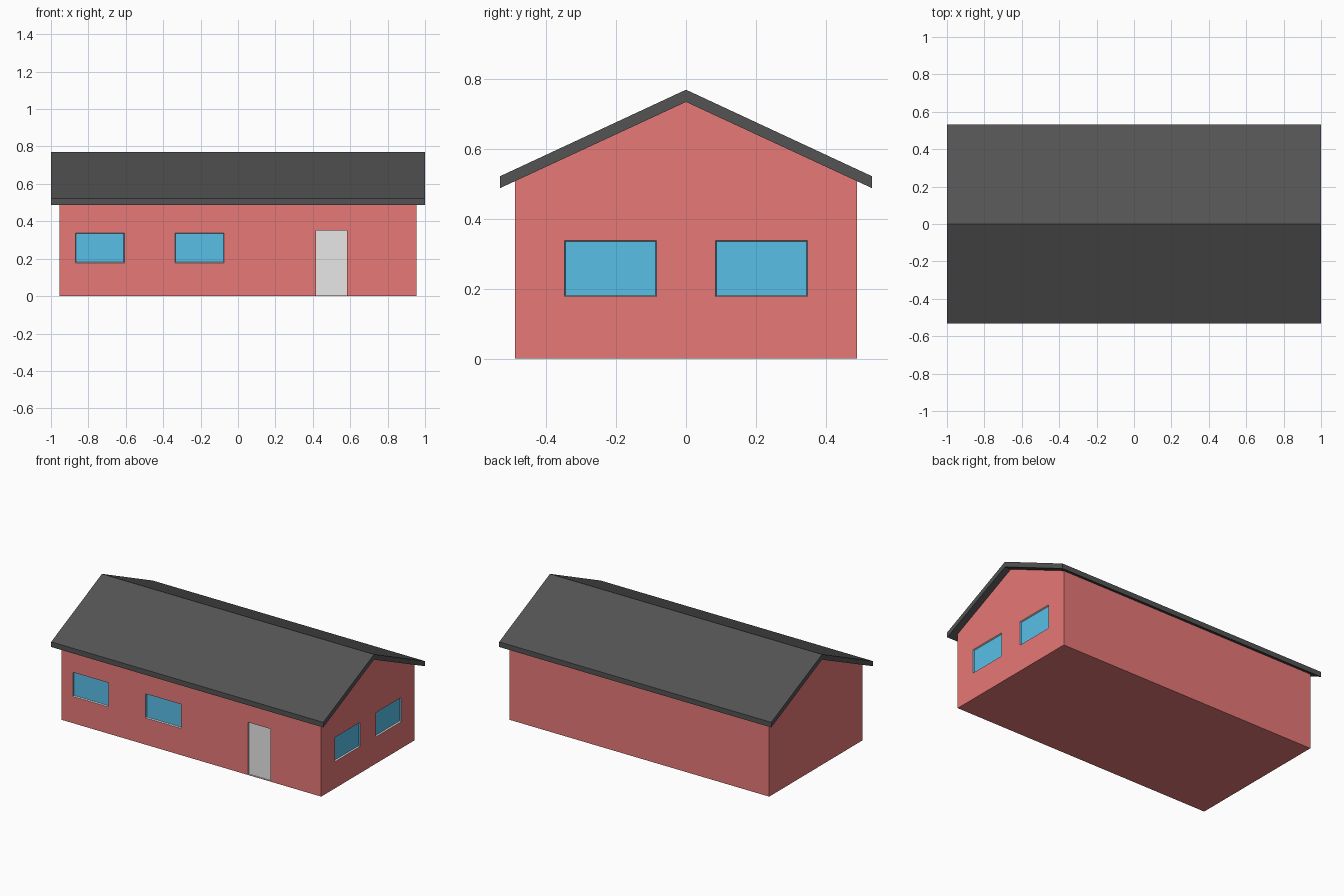
import bpy

if "Cube" in bpy.data.objects:
    bpy.data.objects.remove(bpy.data.objects["Cube"])


def material(name, rgb):
    m = bpy.data.materials.new(name)
    m.diffuse_color = (*rgb, 1)
    m.use_nodes = True
    m.node_tree.nodes["Principled BSDF"].inputs["Base Color"].default_value = m.diffuse_color
    return m


RED = material("red_wall", (0.8, 0.19, 0.185))
ROOF = material("dark_grey_roof", (0.087, 0.087, 0.087))
BLUE = material("blue_glass", (0.1, 0.52, 0.8))
PALE = material("pale_grey", (0.8, 0.8, 0.8))


def add_mesh(name, verts, faces, mats):
    me = bpy.data.meshes.new(name)
    me.from_pydata(verts, [], faces)
    for m in mats:
        me.materials.append(m)
    ob = bpy.data.objects.new(name, me)
    bpy.context.collection.objects.link(ob)
    return ob


def loft(name, ring_a, ring_b, mats):
    """Closed solid between two matching rings; ends are the last two faces."""
    n = len(ring_a)
    faces = [(i, i + n, (i + 1) % n + n, (i + 1) % n) for i in range(n)]
    faces += [tuple(range(n)), tuple(reversed(range(n, 2 * n)))]
    return add_mesh(name, ring_a + ring_b, faces, mats)


def prism_x(name, profile, half, mat):
    return loft(name, [(-half, y, z) for y, z in profile],
                [(half, y, z) for y, z in reversed(profile)][::-1], [mat])


# gabled body and roof, both extruded along x
W, L = 0.49, 0.955
walls = prism_x("walls", [(-W, 0), (-W, 0.508), (0, 0.735), (W, 0.508), (W, 0)], L, RED)
prism_x("roof", [(-0.533, 0.488), (-0.533, 0.522), (0, 0.77),
                 (0.533, 0.522), (0.533, 0.488), (0, 0.735)], 1.0, ROOF)


def recess(name, side, a0, a1, z0, z1, mats, taper, depth=0.009):
    """Cut a shallow tapered recess that takes the cutter's colours."""
    def ring(t, d):
        pts = [(a0 + t, z0 + t), (a1 - t, z0 + t), (a1 - t, z1 - t), (a0 + t, z1 - t)]
        if side == "front":
            return [(a, -W + d, z) for a, z in pts]
        return [(L - d, a, z) for a, z in pts]
    cut = loft(name + "_cutter", ring(-taper, -depth), ring(taper, depth), mats)
    if len(mats) > 1:  # pale sill and head
        for p in cut.data.polygons:
            p.material_index = 1 if p.index in (0, 2) else 0
    import_bm = bmesh.new()
    import_bm.from_mesh(cut.data)
    bmesh.ops.recalc_face_normals(import_bm, faces=import_bm.faces)
    import_bm.to_mesh(cut.data)
    import_bm.free()
    cut.hide_render = True
    cut.hide_set(True)
    mod = walls.modifiers.new(name, "BOOLEAN")
    mod.operation = "DIFFERENCE"
    mod.solver = "EXACT"
    mod.material_mode = "TRANSFER"
    mod.object = cut


import bmesh

for ob in (walls, bpy.data.objects["roof"]):
    bm = bmesh.new()
    bm.from_mesh(ob.data)
    bmesh.ops.recalc_face_normals(bm, faces=bm.faces)
    bm.to_mesh(ob.data)
    bm.free()

# windows and door
for i, a in enumerate((-0.87, -0.337)):
    recess(f"front_window_{i}", "front", a, a + 0.262, 0.178, 0.338, [BLUE, PALE], 0.003)
for i, a in enumerate((-0.348, 0.085)):
    recess(f"side_window_{i}", "right", a, a + 0.263, 0.178, 0.338, [BLUE, PALE], 0.003)
recess("door", "front", 0.417, 0.583, 0.003, 0.35, [PALE], 0.0)
